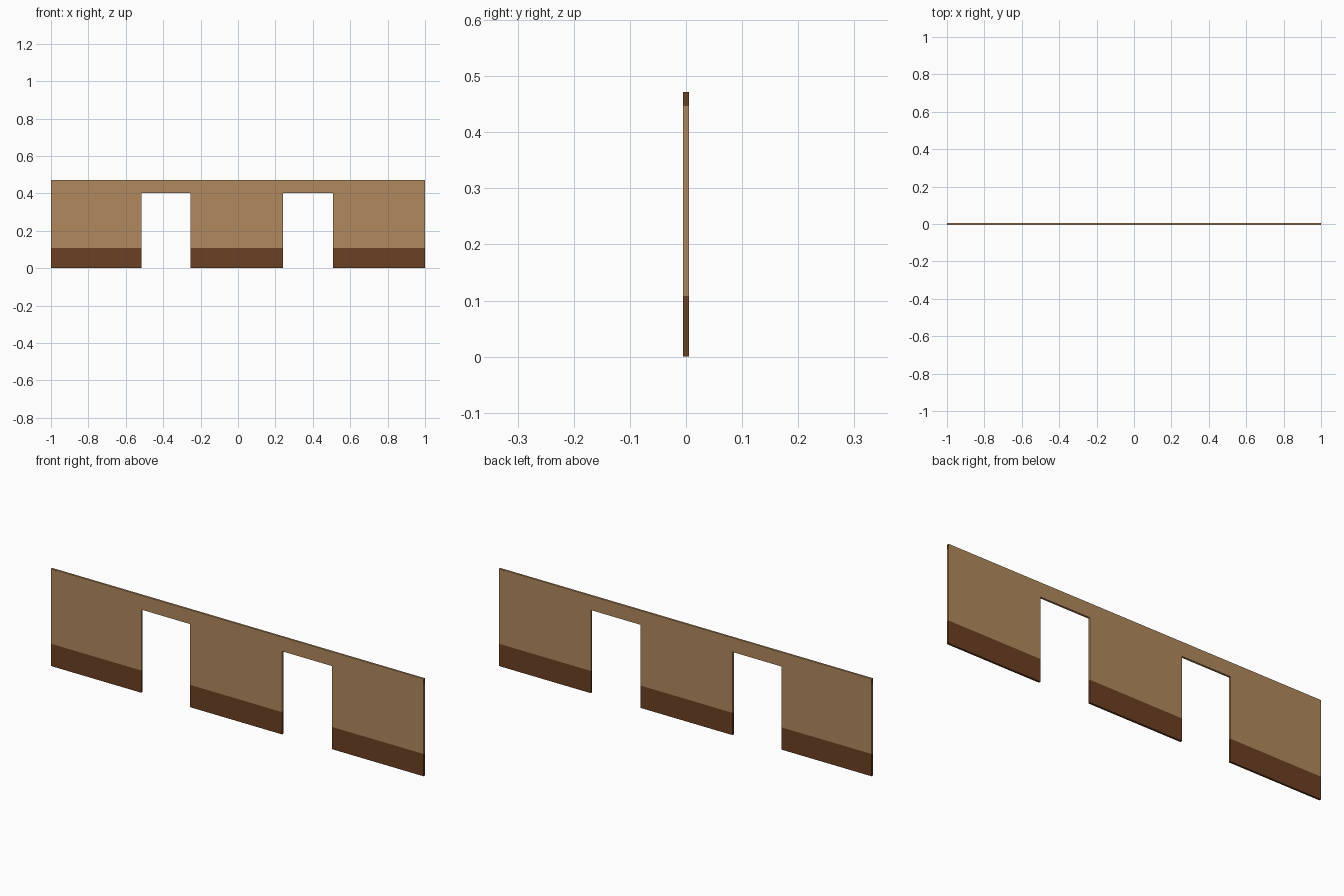
import bpy, bmesh

if "Cube" in bpy.data.objects:
    bpy.data.objects.remove(bpy.data.objects["Cube"])

LENGTH, HEIGHT, HALF_T = 1.0, 0.472, 0.005
DOORS = [(-0.515, -0.253), (0.24, 0.507)]
DOOR_TOP, BASE_TOP, CAP = 0.403, 0.108, 0.447


def material(name, rgb):
    m = bpy.data.materials.new(name)
    m.diffuse_color = (*rgb, 1)
    m.use_nodes = True
    m.node_tree.nodes["Principled BSDF"].inputs["Base Color"].default_value = m.diffuse_color
    return m


tan = material("tan plaster", (0.434, 0.250, 0.109))
brown = material("dark brown", (0.147, 0.051, 0.017))

# Wall outline with two doorways
outline = [(-LENGTH, 0)]
for a, b in DOORS:
    outline += [(a, 0), (a, DOOR_TOP), (b, DOOR_TOP), (b, 0)]
outline += [(LENGTH, 0), (LENGTH, HEIGHT), (-LENGTH, HEIGHT)]

bm = bmesh.new()
face = bm.faces.new([bm.verts.new((x, -HALF_T, z)) for x, z in outline])
ext = bmesh.ops.extrude_face_region(bm, geom=[face])
for v in ext["geom"]:
    if isinstance(v, bmesh.types.BMVert):
        v.co.y = HALF_T

# Cut at the door head, painted base line and end cap line
for z in (BASE_TOP, DOOR_TOP, CAP):
    bmesh.ops.bisect_plane(bm, geom=bm.verts[:] + bm.edges[:] + bm.faces[:],
                           plane_co=(0, 0, z), plane_no=(0, 0, 1))
bmesh.ops.recalc_face_normals(bm, faces=bm.faces[:])

# Dark base band, and dark tips on the two ends
for f in bm.faces:
    c = f.calc_center_median()
    tip = abs(f.normal.x) > 0.9 and c.z > CAP
    f.material_index = 1 if c.z < BASE_TOP - 0.001 or tip else 0

mesh = bpy.data.meshes.new("wall")
bm.to_mesh(mesh)
bm.free()
mesh.materials.append(tan)
mesh.materials.append(brown)
wall = bpy.data.objects.new("wall_with_doorways", mesh)
bpy.context.collection.objects.link(wall)
